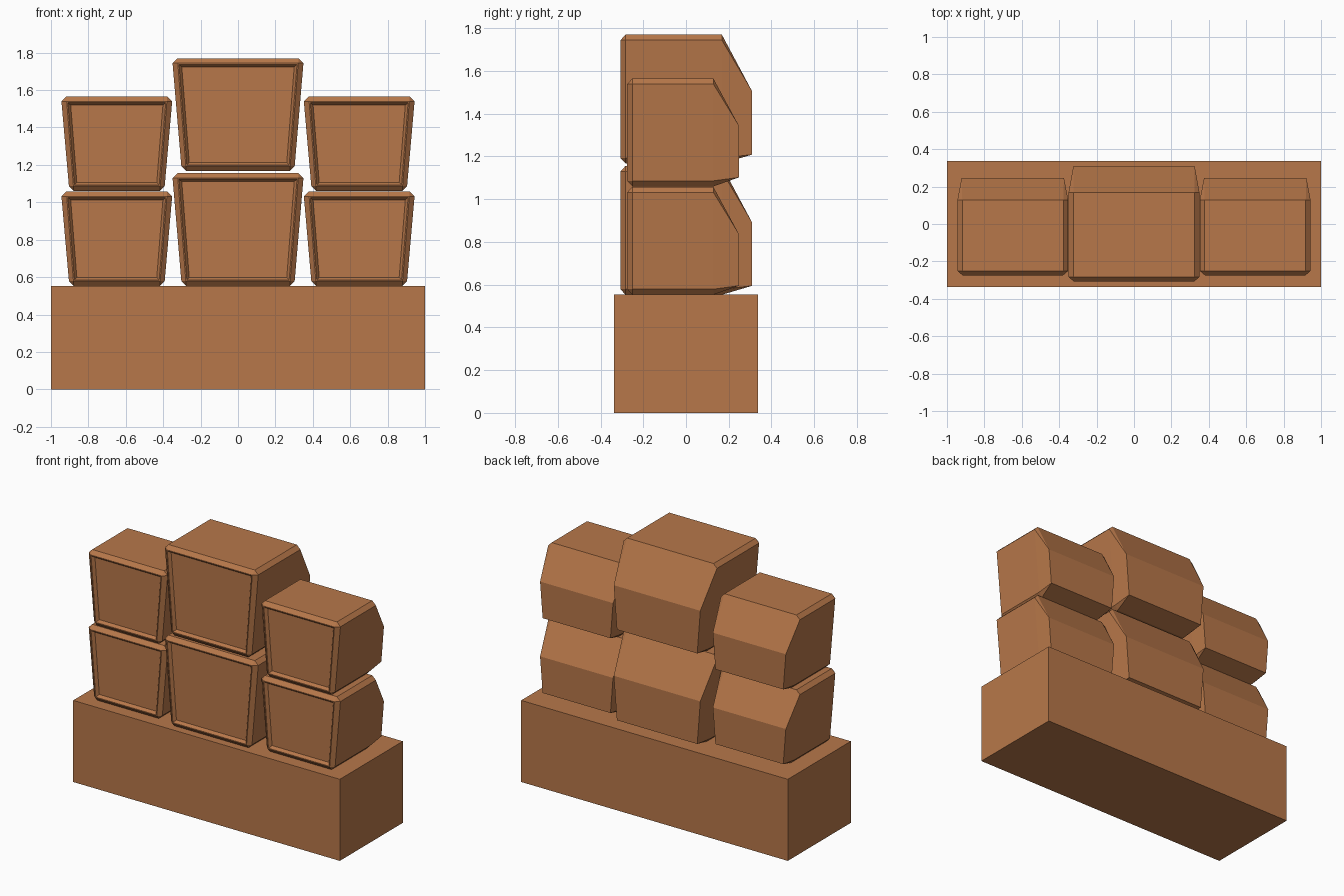
import bpy, bmesh

if "Cube" in bpy.data.objects:
    bpy.data.objects.remove(bpy.data.objects["Cube"])

mat = bpy.data.materials.new("warm brown")
mat.diffuse_color = (0.477, 0.187, 0.068, 1)
mat.use_nodes = True
mat.node_tree.nodes["Principled BSDF"].inputs["Base Color"].default_value = mat.diffuse_color


def finish(name, bm):
    bmesh.ops.remove_doubles(bm, verts=bm.verts, dist=1e-5)
    bmesh.ops.recalc_face_normals(bm, faces=bm.faces)
    me = bpy.data.meshes.new(name)
    bm.to_mesh(me)
    bm.free()
    me.materials.append(mat)
    ob = bpy.data.objects.new(name, me)
    bpy.context.collection.objects.link(ob)


def screen_block(name, cx, z0, h, top, bot, front, shoulder, back, back_top):
    """Tapered monitor: bevelled front rim, recessed screen, sloping back."""
    c = 0.026

    def half(z):
        return bot + (top - bot) * z / h

    def rect(y, inset, lo=0.0, hi=None, trim=0.0):
        # four corners, each doubled so the ring matches the eight-sided body
        hi = h if hi is None else hi
        a, b = lo + inset, hi - inset
        wa, wb = half(a) - inset - trim, half(b) - inset - trim
        return [(x, y, z) for x, z in
                ((-wa, a), (wa, a), (wa, a), (wb, b),
                 (wb, b), (-wb, b), (-wb, b), (-wa, a))]

    def body(y):
        # tapered outline with cut corners
        a, b = half(0), half(h)
        return [(x, y, z) for x, z in
                ((c - a, 0), (a - c, 0), (a, c), (b, h - c),
                 (b - c, h), (c - b, h), (-b, h - c), (-a, c))]

    rings = [
        rect(front + 0.02, 0.046),            # recessed screen
        rect(front, 0.032),                   # inner lip
        rect(front, c),                       # outer lip
        body(front + 0.024),                  # bevelled front edge
        body(shoulder),                       # shoulder
        rect(back, 0, 0.042, back_top, 0.005),  # smaller back panel
    ]
    bm = bmesh.new()
    vs = [[bm.verts.new((x + cx, y, z + z0)) for x, y, z in r] for r in rings]
    for r, s in zip(vs, vs[1:]):
        for i in range(8):
            j = (i + 1) % 8
            bm.faces.new((r[i], r[j], s[j], s[i]))
    bm.faces.new(vs[0])
    bm.faces.new(vs[-1])
    # collapse the doubled corners
    bmesh.ops.remove_doubles(bm, verts=bm.verts, dist=1e-5)
    bmesh.ops.dissolve_degenerate(bm, edges=bm.edges, dist=1e-5)
    finish(name, bm)


# plinth
bm = bmesh.new()
bmesh.ops.create_cube(bm, size=1)
for v in bm.verts:
    v.co = (v.co.x * 2, v.co.y * 0.675, (v.co.z + 0.5) * 0.553)
finish("plinth", bm)

# large monitors in the middle column
for label, z in (("lower", 0.553), ("upper", 1.167)):
    screen_block(label + "_centre_monitor", 0, z, 0.603, 0.35, 0.303,
                 -0.307, 0.168, 0.31, 0.337)

# small monitors in the side columns
for side, x in (("left", -0.648), ("right", 0.648)):
    for label, z in (("lower", 0.553), ("upper", 1.06)):
        screen_block(f"{label}_{side}_monitor", x, z, 0.505, 0.296, 0.256,
                     -0.275, 0.128, 0.247, 0.285)
